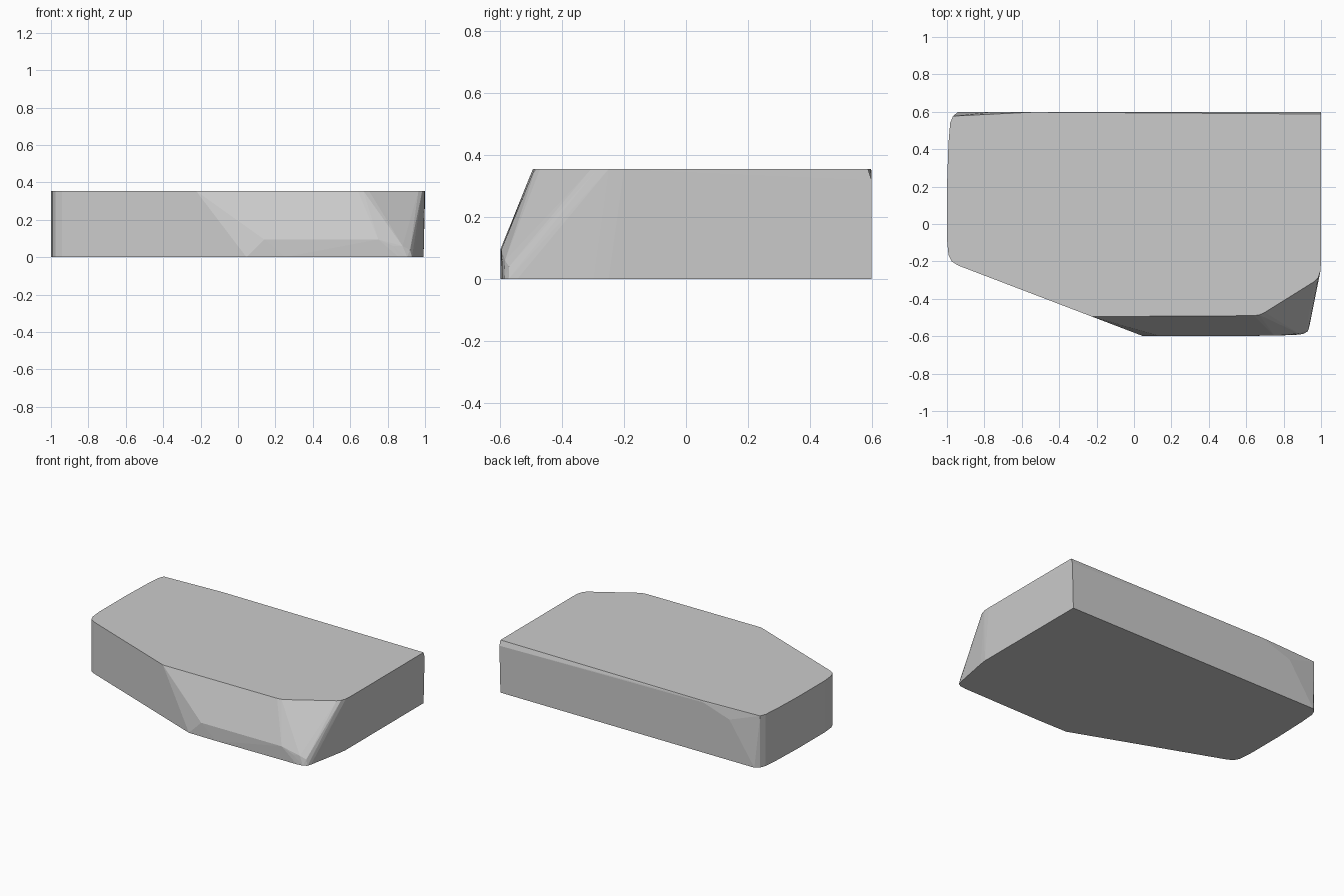
import bpy, bmesh, math

H = 0.355

# Left side outline, shared by the top and bottom faces
left_side = [(-0.968, 0.577), (-0.983, 0.54), (-0.992, 0.43), (-1.0, 0.2),
             (-1.0, -0.08), (-0.992, -0.165), (-0.975, -0.2), (-0.94, -0.222)]
# Bottom outline: front nose, right flank and back
bottom = [(0.045, -0.598), (0.25, -0.6), (0.86, -0.593), (0.905, -0.588),
          (0.93, -0.573), (0.938, -0.545), (0.985, -0.3), (0.992, -0.25),
          (0.992, 0.6), (-0.94, 0.6)]
# Top outline: set back at the front and clipped at the right corner
top = [(-0.225, -0.495), (-0.2, -0.49), (0.64, -0.49), (0.67, -0.486),
       (0.70, -0.472), (0.965, -0.307), (0.985, -0.287), (0.997, -0.25),
       (1.0, -0.2), (1.0, 0.588), (-0.54, 0.598)]
# Front ledge under the sloping face and the narrow back bevel
edges = [(0.14, -0.6, 0.095), (0.75, -0.597, 0.095), (0.83, -0.592, 0.06),
         (0.88, -0.585, 0.06), (0.92, -0.572, 0.04),
         (1.0, 0.6, 0.32), (-0.55, 0.6, 0.345), (-0.75, 0.6, 0.28)]

points = ([(x, y, 0) for x, y in left_side + bottom]
          + [(x, y, H) for x, y in left_side + top] + edges)

# Faceted solid wrapped around the outlines
bm = bmesh.new()
for p in points:
    bm.verts.new(p)
res = bmesh.ops.convex_hull(bm, input=bm.verts)
loose = [v for v in bm.verts if not v.link_faces]
bmesh.ops.delete(bm, geom=loose, context='VERTS')
bmesh.ops.dissolve_limit(bm, angle_limit=math.radians(0.5),
                         verts=bm.verts, edges=bm.edges)
bmesh.ops.recalc_face_normals(bm, faces=bm.faces)
mesh = bpy.data.meshes.new("faceted_block")
bm.to_mesh(mesh)
bm.free()
block = bpy.data.objects.new("faceted_block", mesh)
bpy.context.collection.objects.link(block)
